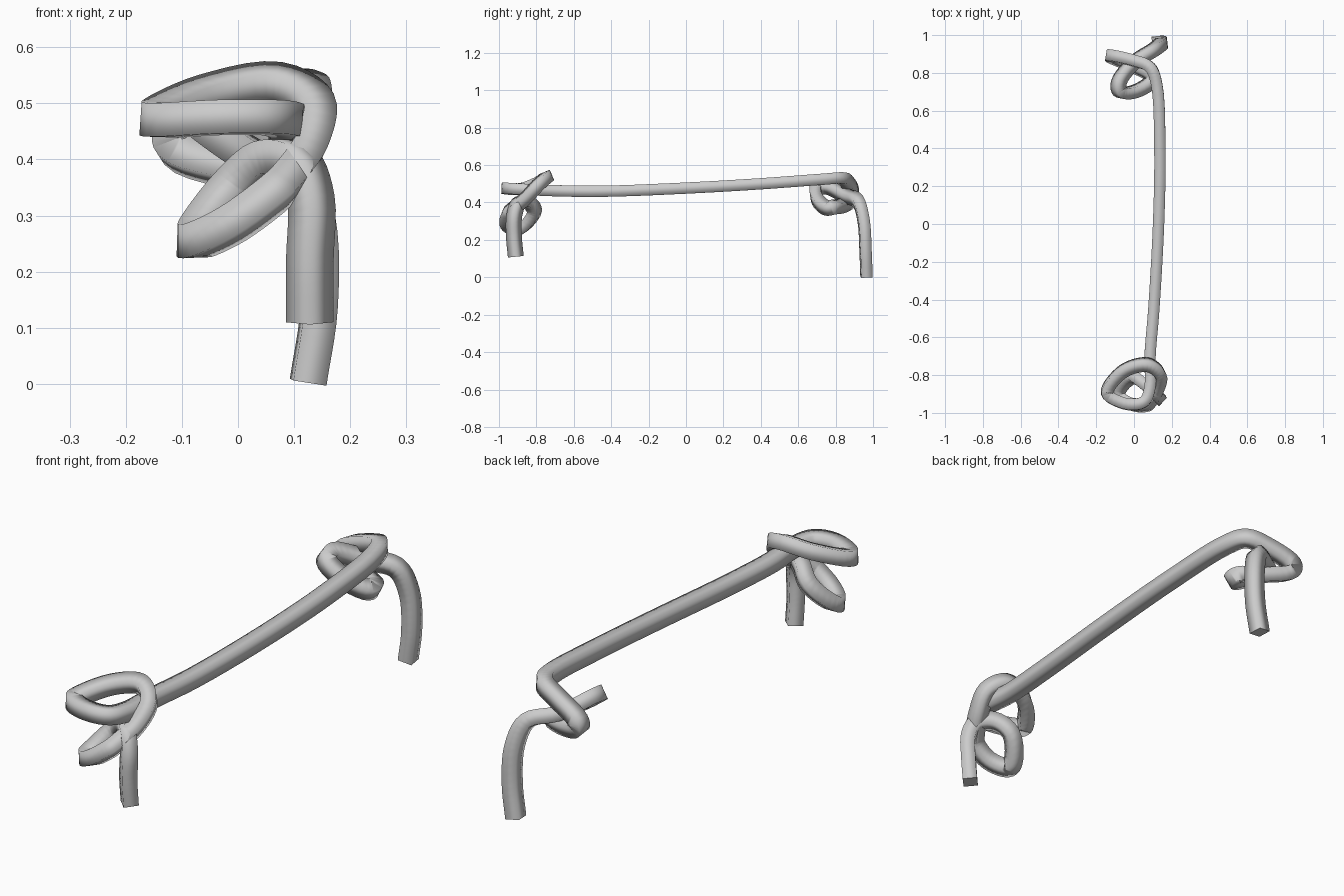
import bpy, bmesh
from mathutils import Vector

cube = bpy.data.objects.get("Cube")
if cube:
    bpy.data.objects.remove(cube)

HALF = 0.03      # half side of the square section
STEPS = 5        # samples between path points

rope_grey = bpy.data.materials.new("rope_grey")
rope_grey.use_nodes = True
grey = (0.6, 0.6, 0.6, 1)
rope_grey.diffuse_color = grey
rope_grey.node_tree.nodes["Principled BSDF"].inputs["Base Color"].default_value = grey

# Rear hanging end and rear knot
rear = [(.125, .965, .003), (.145, .96, .14), (.14, .95, .3), (.1, .92, .405),
        (0, .855, .435), (-.08, .75, .485), (-.075, .7, .475), (0, .7, .42),
        (.09, .755, .37), (.09, .785, .375), (-.01, .84, .385), (-.115, .885, .42),
        (-.115, .89, .45), (0, .865, .505), (.085, .83, .53)]
# Long span between the knots
span = [(.12, .74, .525), (.137, .4, .5), (.13, 0, .477), (.105, -.45, .46), (.085, -.7, .463)]
# Front knot and front hanging end
front = [(.085, -.86, .47), (.055, -.94, .475), (-.03, -.955, .475), (-.14, -.905, .47),
         (-.14, -.875, .475), (-.05, -.775, .515), (.07, -.745, .535), (.135, -.79, .495),
         (.125, -.86, .42), (.08, -.94, .355), (.065, -.955, .34), (-.01, -.955, .285),
         (-.075, -.91, .255), (-.075, -.875, .265), (-.01, -.81, .35), (.05, -.845, .402),
         (.105, -.895, .395), (.13, -.918, .33), (.128, -.92, .22), (.128, -.91, .11)]


def smooth_path(points):
    """Centripetal curve through the points."""
    p = [Vector(q) for q in points]
    p = [2 * p[0] - p[1]] + p + [2 * p[-1] - p[-2]]
    out = []
    for i in range(1, len(p) - 2):
        a, b, c, d = p[i - 1:i + 3]
        t1 = (b - a).length ** .5
        t2 = t1 + (c - b).length ** .5
        t3 = t2 + (d - c).length ** .5
        for s in range(STEPS):
            t = t1 + (t2 - t1) * s / STEPS
            ab = a.lerp(b, t / t1)
            bc = b.lerp(c, (t - t1) / (t2 - t1))
            cd = c.lerp(d, (t - t2) / (t3 - t2))
            out.append(ab.lerp(bc, t / t2).lerp(bc.lerp(cd, (t - t1) / (t3 - t1)), (t - t1) / (t2 - t1)))
    return out + [p[-2]]


def carry_normals(tangents, start):
    """Turn-free section normals, carried both ways from the span."""
    normals = {start: Vector((0, 0, 1))}
    for order in (range(start, len(tangents)), range(start, -1, -1)):
        n = normals[start]
        for i in order:
            n = (n - tangents[i] * n.dot(tangents[i])).normalized()
            normals[i] = n
    return normals


def sweep(name, points, start, material):
    path = smooth_path(points)
    last = len(path) - 1
    tangents = [(path[min(i + 1, last)] - path[max(i - 1, 0)]).normalized() for i in range(last + 1)]
    normals = carry_normals(tangents, start * STEPS)
    bm = bmesh.new()
    rings = []
    for i, centre in enumerate(path):
        u = normals[i] * HALF
        v = tangents[i].cross(u)
        rings.append([bm.verts.new(centre + c) for c in (u + v, v - u, -u - v, u - v)])
    for a, b in zip(rings, rings[1:]):
        for k in range(4):
            j = (k + 1) % 4
            bm.faces.new((a[k], a[j], b[j], b[k])).smooth = True
    # Flat end caps with crisp rims
    for ring in (rings[0], rings[-1]):
        for e in bm.faces.new(ring).edges:
            e.smooth = False
    bmesh.ops.recalc_face_normals(bm, faces=bm.faces)
    mesh = bpy.data.meshes.new(name)
    bm.to_mesh(mesh)
    bm.free()
    mesh.materials.append(material)
    obj = bpy.data.objects.new(name, mesh)
    bpy.context.collection.objects.link(obj)
    return obj


sweep("knotted_rope", rear + span + front, len(rear) + 2, rope_grey)
